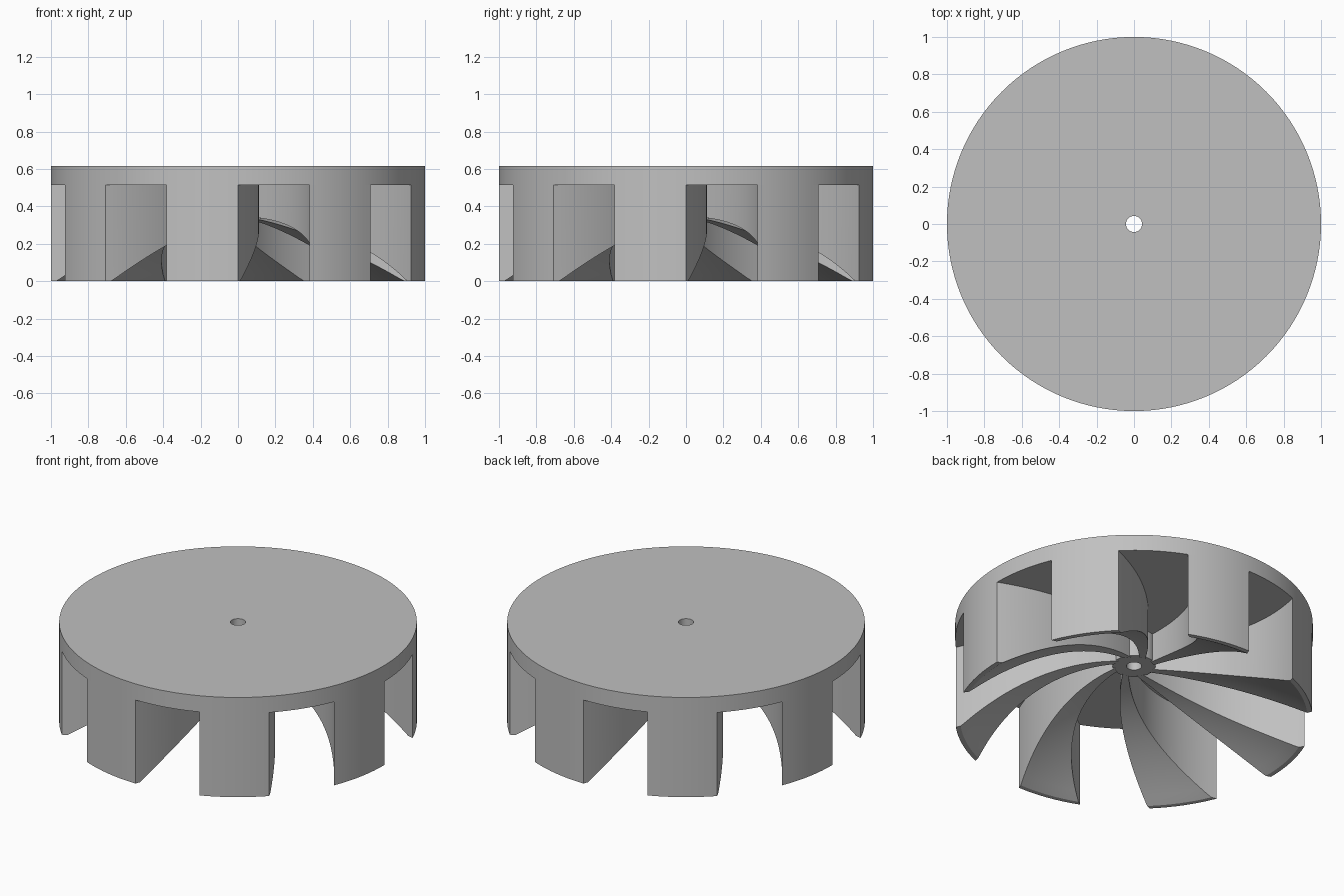
import bpy, bmesh, math
from mathutils import Vector

cube = bpy.data.objects.get("Cube")
if cube:
    bpy.data.objects.remove(cube, do_unlink=True)

BLADES = 8
PLATE_BOTTOM, PLATE_TOP = 0.515, 0.615
HUB_RADIUS, HUB_BOTTOM, BORE = 0.12, 0.344, 0.043
RIM_FLAT = 0.97

grey = bpy.data.materials.new("grey")
grey.use_nodes = True
grey.diffuse_color = (0.53, 0.53, 0.53, 1)
grey.node_tree.nodes["Principled BSDF"].inputs["Base Color"].default_value = grey.diffuse_color


def finish(name, bm):
    bmesh.ops.remove_doubles(bm, verts=bm.verts, dist=1e-5)
    bmesh.ops.recalc_face_normals(bm, faces=bm.faces)
    mesh = bpy.data.meshes.new(name)
    bm.to_mesh(mesh)
    bm.free()
    mesh.materials.append(grey)
    obj = bpy.data.objects.new(name, mesh)
    bpy.context.collection.objects.link(obj)
    bpy.context.view_layer.objects.active = obj
    obj.select_set(True)
    bpy.ops.object.shade_smooth_by_angle(angle=math.radians(30))
    obj.select_set(False)
    return obj


# Cover plate and hub: one turned profile with a bore
bm = bmesh.new()
profile = [(BORE, HUB_BOTTOM), (HUB_RADIUS, HUB_BOTTOM), (HUB_RADIUS, PLATE_BOTTOM),
           (1, PLATE_BOTTOM), (1, PLATE_TOP), (BORE, PLATE_TOP)]
ring = [bm.verts.new((r, 0, z)) for r, z in profile]
edges = [bm.edges.new((a, b)) for a, b in zip(ring, ring[1:] + ring[:1])]
bmesh.ops.spin(bm, geom=ring + edges, cent=(0, 0, 0), axis=(0, 0, 1),
               angle=math.tau, steps=128, use_merge=False)
finish("cover_plate_and_hub", bm)


def edge_curve(end, sag, turn, t):
    """Bowed blade edge from the rim to the hub, as radius and angle."""
    start, end = Vector((0, -1)), Vector(end)
    chord = end - start
    side = Vector((chord.y, -chord.x)).normalized()
    p = start + chord * t + side * (sag * 4 * t * (1 - t))
    return p.length, math.atan2(p.x, -p.y) + turn


def underside(r):
    """Shallow dome that meets a narrow flat band at the rim."""
    return max(0.0, HUB_BOTTOM * (1 - (r / RIM_FLAT) ** 2))


# Swept blades: wide at the rim, thin at the hub
STEPS, ACROSS = 32, 8
pitch = math.tau / BLADES
for k in range(BLADES):
    bm = bmesh.new()
    rows = []
    for i in range(STEPS + 1):
        t = i / STEPS
        r0, a0 = edge_curve((0.075, -0.08), 0.135, -pitch / 2, t)
        r1, a1 = edge_curve((0.07, -0.08), 0.073, 0, t)
        row = []
        for j in range(ACROSS + 1):
            s = j / ACROSS
            r = r0 + (r1 - r0) * s
            a = a0 + (a1 - a0) * s + k * pitch
            x, y = r * math.sin(a), -r * math.cos(a)
            row.append((bm.verts.new((x, y, underside(r))),
                        bm.verts.new((x, y, PLATE_BOTTOM))))
        rows.append(row)

    def wall(line):
        for (a, b), (c, d) in zip(line, line[1:]):
            bm.faces.new((a, c, d, b))

    for near, far in zip(rows, rows[1:]):
        for j in range(ACROSS):
            bm.faces.new((near[j][0], near[j + 1][0], far[j + 1][0], far[j][0]))
    wall(rows[0])
    wall([row[0] for row in rows])
    wall([row[-1] for row in rows])
    finish(f"blade_{k + 1}", bm)
